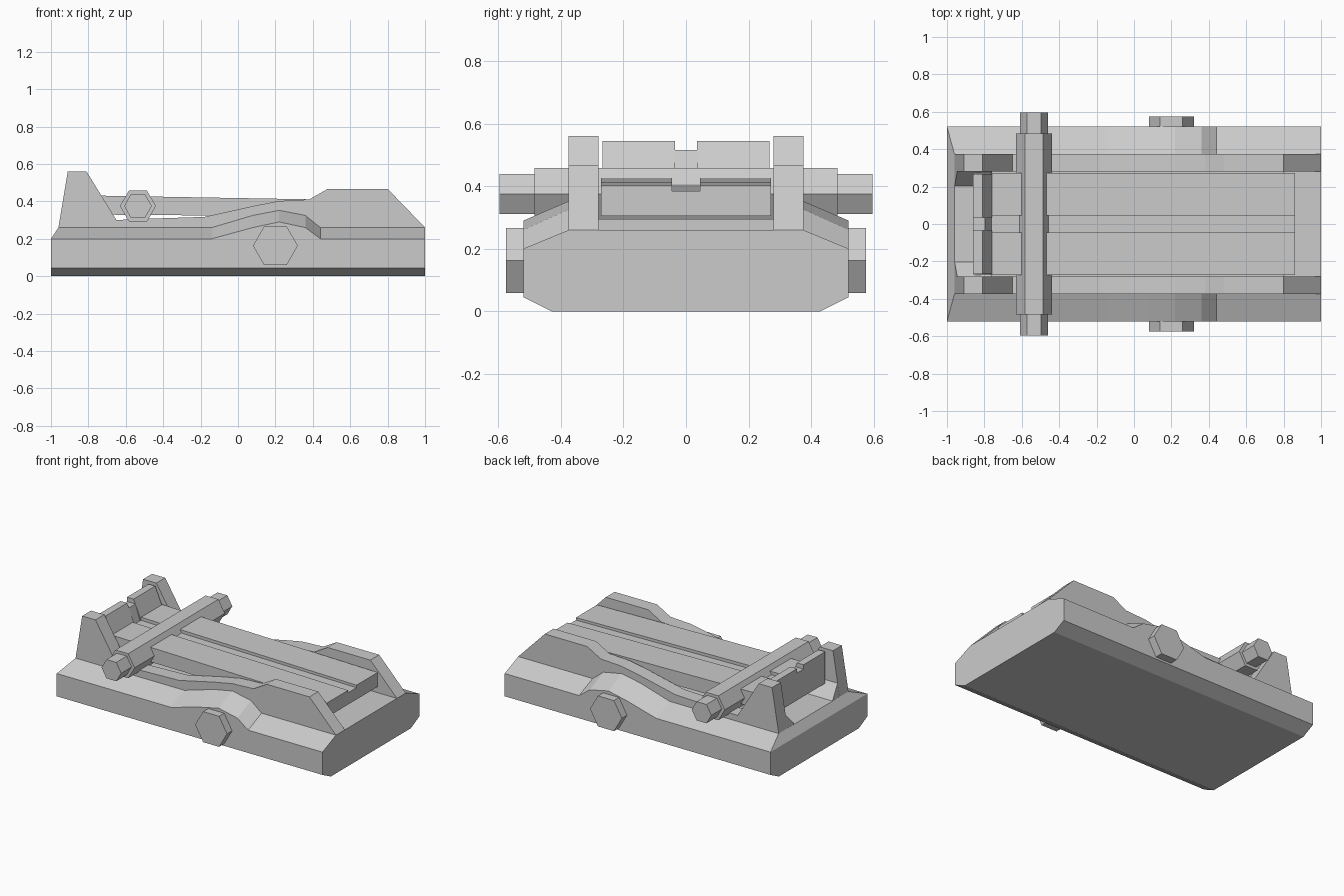
import bpy, bmesh, math

if "Cube" in bpy.data.objects:
    bpy.data.objects.remove(bpy.data.objects["Cube"])

steel = bpy.data.materials.new("plain grey steel")
steel.diffuse_color = (0.6, 0.6, 0.6, 1)
steel.use_nodes = True
steel.node_tree.nodes["Principled BSDF"].inputs["Base Color"].default_value = steel.diffuse_color


def finish(name, bm):
    bmesh.ops.recalc_face_normals(bm, faces=bm.faces)
    mesh = bpy.data.meshes.new(name)
    bm.to_mesh(mesh)
    bm.free()
    mesh.materials.append(steel)
    ob = bpy.data.objects.new(name, mesh)
    bpy.context.collection.objects.link(ob)
    return ob


def prism(name, profile, y0, y1):
    """Extrude an x-z profile from y0 to y1."""
    bm = bmesh.new()
    a = [bm.verts.new((x, y0, z)) for x, z in profile]
    b = [bm.verts.new((x, y1, z)) for x, z in profile]
    bm.faces.new(a)
    bm.faces.new(b)
    n = len(a)
    for i in range(n):
        bm.faces.new((a[i], a[(i + 1) % n], b[(i + 1) % n], b[i]))
    return finish(name, bm)


def hex_rod(name, x, z, r, y0, y1):
    pts = [(x + r * math.cos(k * math.pi / 3), z + r * math.sin(k * math.pi / 3))
           for k in range(6)]
    return prism(name, pts, y0, y1)


# Base: sections along x as (x, shoulder x, lower shoulder z, upper shoulder z)
sections = [(-1, -.96, .2, .26), (-.14, -.14, .2, .26), (.08, .08, .26, .325),
            (.22, .22, .29, .352), (.36, .36, .26, .325), (.44, .44, .2, .26),
            (1, 1, .2, .26)]
bm = bmesh.new()
rings = []
for x, xs, zo, zi in sections:
    half = [(x, .43, 0), (x, .52, .045), (x, .52, zo), (xs, .375, zi), (xs, .3, .26)]
    pts = half + [(px, -py, pz) for px, py, pz in reversed(half)]
    rings.append([bm.verts.new(p) for p in pts])
for a, b in zip(rings, rings[1:]):
    for i in range(10):
        bm.faces.new((a[i], a[(i + 1) % 10], b[(i + 1) % 10], b[i]))
for r in (rings[0], rings[-1]):
    bm.faces.new(r[:3] + r[7:])
    bm.faces.new(r[2:8])
finish("base", bm)

# Side walls with rear posts, and small fillets at the foot of each post
wall = [(-.96, .25), (-.96, .26), (-.91, .56), (-.81, .56), (-.65, .3), (-.55, .305),
        (-.18, .317), (.08, .375), (.22, .402), (.38, .41), (.48, .467),
        (.8, .467), (1, .26), (1, .25)]
for side, s in (("left", 1), ("right", -1)):
    prism(side + "_wall", wall, s * .28, s * .375)
    bm = bmesh.new()
    ends = [[bm.verts.new((x, s * y, z)) for x, y, z in
             ((x0, .29, .255), (x0, .2, .255), (x1, .29, .36))]
            for x0, x1 in ((-.96, -.943), (-.76, -.76))]
    bm.faces.new(ends[0])
    bm.faces.new(ends[1])
    for i in range(3):
        j = (i + 1) % 3
        bm.faces.new((ends[0][i], ends[0][j], ends[1][j], ends[1][i]))
    finish(side + "_post_fillet", bm)
    # Pivot pin heads and slider end buttons
    hex_rod(side + "_pivot_pin", .2, .163, .12, s * .5, s * .575)
    hex_rod(side + "_slider_button", -.535, .375, .074, s * .47, s * .597)

# Spring strip beneath the leaf
prism("leaf_spring", [(-.6, .255), (-.6, .29), (.8, .295), (.8, .255)], -.28, .28)

# Leaf with centre groove and upturned notched rear plate
lower = [(-.86, .33), (-.2, .325), (.86, .305)]
prism("leaf_core", lower + [(.86, .385), (-.8, .41)], -.05, .05)
prism("notch_plate", [(-.86, .33), (-.86, .515), (-.797, .515), (-.76, .4), (-.76, .33)],
      -.035, .035)
for side, s in (("left", 1), ("right", -1)):
    prism(side + "_leaf_half", lower + [(.86, .402), (.38, .411), (-.76, .431)],
          s * .045, s * .272)
    prism(side + "_notch_plate", [(-.86, .33), (-.86, .545), (-.81, .545), (-.76, .431),
                                  (-.76, .33)], s * .035, s * .267)

# Slider bar across the leaf
hex_rod("slider_bar", -.535, .375, .096, -.485, .485)
